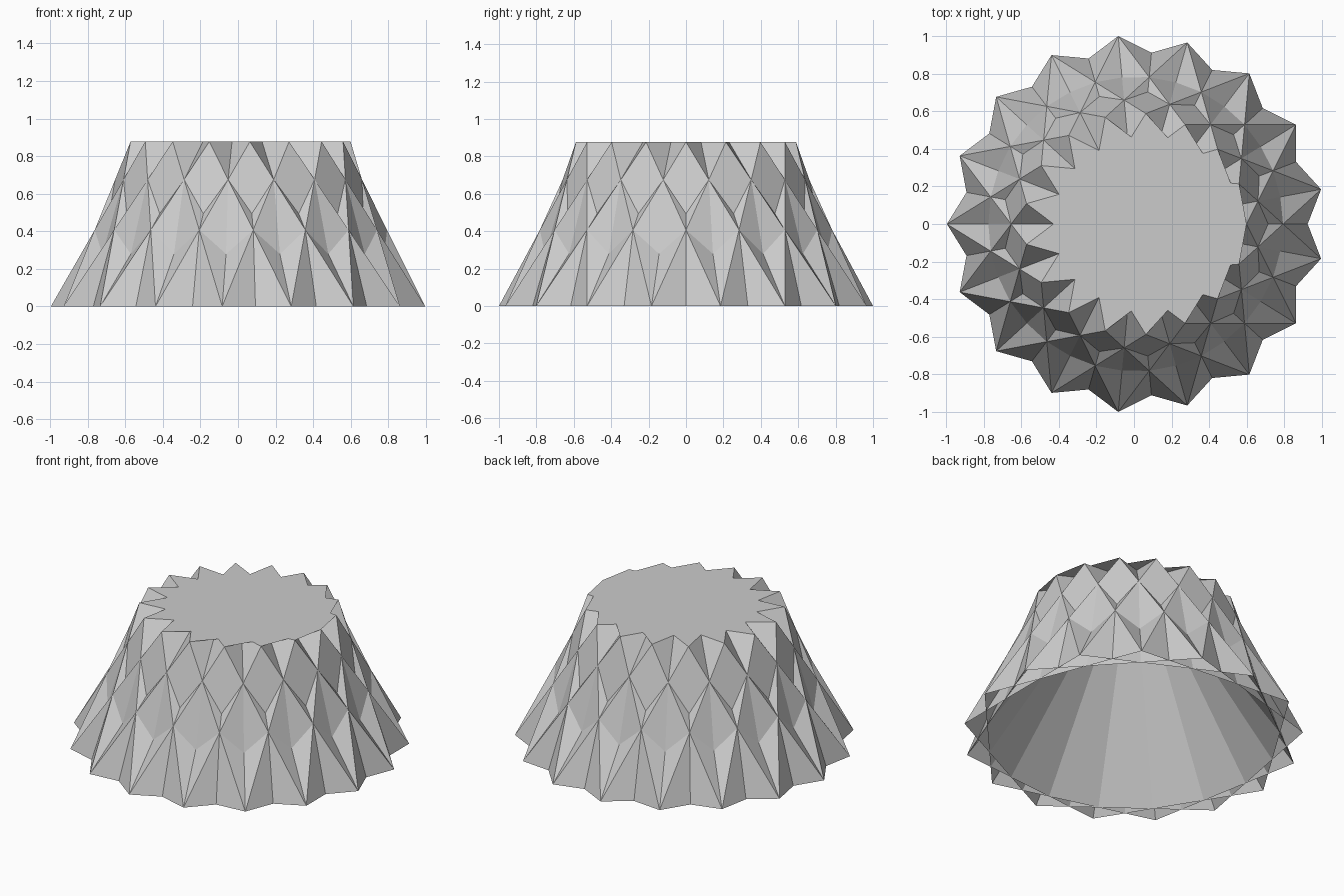
import bpy, bmesh, math

if "Cube" in bpy.data.objects:
    bpy.data.objects.remove(bpy.data.objects["Cube"])

N = 17                      # points on each star
STEP = 2 * math.pi / N
R_BASE = 1 / math.cos(STEP / 4)                  # makes the widest span 2 units
EDGE = 2 * R_BASE * math.sin(3 * math.pi / N)    # every edge has this length
R_TOP = EDGE / (2 * math.sin(6 * math.pi / N))
INSET = R_BASE * math.cos(3 * math.pi / N) - R_TOP
HEIGHT = math.sqrt(0.75 * EDGE ** 2 - INSET ** 2)
SHIFT = R_BASE * (1 - math.cos(STEP / 2)) / 2    # centres the odd star on x

grey = bpy.data.materials.new("light_grey")
grey.diffuse_color = (0.6, 0.6, 0.6, 1)
grey.use_nodes = True
grey.node_tree.nodes["Principled BSDF"].inputs["Base Color"].default_value = grey.diffuse_color


def ring(bm, radius, z, offset):
    return [bm.verts.new((radius * math.cos((i + offset) * STEP) + SHIFT,
                          radius * math.sin((i + offset) * STEP), z))
            for i in range(N)]


def finish(bm, name):
    mesh = bpy.data.meshes.new(name)
    bm.to_mesh(mesh)
    bm.free()
    mesh.materials.append(grey)
    bpy.context.collection.objects.link(bpy.data.objects.new(name, mesh))


# Crossing walls: upright triangles, and leaning squares that pass through the inside
bm = bmesh.new()
top = ring(bm, R_TOP, HEIGHT, 0)
base = ring(bm, R_BASE, 0, 0.5)      # base[i] sits half a step past top[i]
for i in range(N):
    bm.faces.new((base[i - 2], base[(i + 1) % N], top[i]))
    bm.faces.new((base[(i + 1) % N], base[(i + 4) % N], top[(i + 6) % N], top[i]))
finish(bm, "star_walls")

# Flat star lid, made as a fan that follows every sixth point
bm = bmesh.new()
lid = ring(bm, R_TOP, HEIGHT, 0)
order = [lid[6 * i % N] for i in range(N)]
for a, b in zip(order[1:], order[2:]):
    face = bm.faces.new((order[0], a, b))
    face.normal_update()
    if face.normal.z < 0:
        face.normal_flip()
finish(bm, "star_lid")
